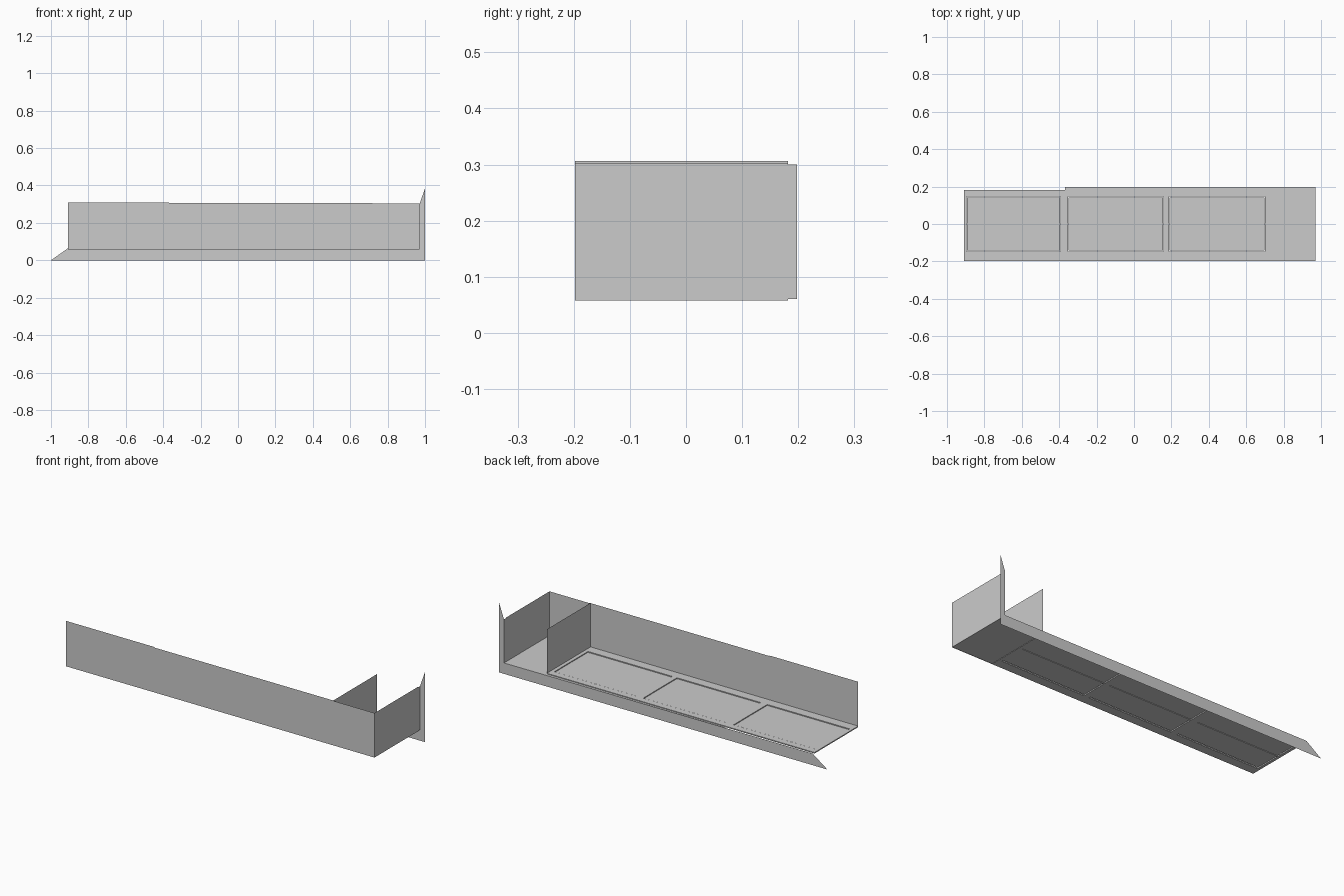
import bpy
import bmesh

if "Cube" in bpy.data.objects:
    bpy.data.objects.remove(bpy.data.objects["Cube"])


def sheet(name, *polys):
    """Thin sheet part made from one or more flat outlines."""
    bm = bmesh.new()
    for pts in polys:
        bm.faces.new([bm.verts.new(p) for p in pts])
    bmesh.ops.remove_doubles(bm, verts=bm.verts, dist=0.0001)
    me = bpy.data.meshes.new(name)
    bm.to_mesh(me)
    bm.free()
    ob = bpy.data.objects.new(name, me)
    bpy.context.collection.objects.link(ob)
    return ob


def box(name, x0, x1, y0, y1, z0, z1):
    bm = bmesh.new()
    bmesh.ops.create_cube(bm, size=1)
    for v in bm.verts:
        v.co.x = x1 if v.co.x > 0 else x0
        v.co.y = y1 if v.co.y > 0 else y0
        v.co.z = z1 if v.co.z > 0 else z0
    me = bpy.data.meshes.new(name)
    bm.to_mesh(me)
    bm.free()
    ob = bpy.data.objects.new(name, me)
    bpy.context.collection.objects.link(ob)
    return ob


def wall_y(name, x0, x1, y, z0, z1):
    return sheet(name, [(x0, y, z0), (x1, y, z0), (x1, y, z1), (x0, y, z1)])


def wall_x(name, x, y0, y1, z0, z1):
    return sheet(name, [(x, y0, z0), (x, y1, z0), (x, y1, z1), (x, y0, z1)])


FRONT, INNER, BACK = -0.198, 0.182, 0.198
LEFT, STEP, DIVIDE, RIGHT = -0.91, -0.37, 0.72, 0.97

# long front wall in three lengths
wall_y("front_wall_left", LEFT, STEP, FRONT, 0.063, 0.308)
wall_y("front_wall_middle", STEP, DIVIDE, FRONT, 0.06, 0.305)
wall_y("front_wall_end", DIVIDE, RIGHT, FRONT, 0.058, 0.303)

# partition and right end wall
wall_x("partition", DIVIDE, FRONT, INNER, 0.06, 0.306)
wall_x("end_wall", RIGHT, FRONT, INNER, 0.058, 0.303)

# solid floor of the end compartment
F = 0.06
sheet("compartment_floor", [(DIVIDE, FRONT, F), (RIGHT, FRONT, F),
                            (RIGHT, INNER, F), (DIVIDE, INNER, F)])

# floor frame: long rails and cross bars around three bays
bays = [(-0.895, -0.392), (-0.353, 0.158), (0.188, 0.70)]
Z0, Z1, EDGE = 0.058, 0.064, 0.147
box("front_rail", LEFT, DIVIDE, FRONT, -EDGE, Z0, Z1)
box("back_rail", LEFT, DIVIDE, EDGE, INNER, Z0, Z1)
bars = [LEFT] + [x for bay in bays for x in bay] + [DIVIDE]
for i in range(0, len(bars), 2):
    box("cross_bar", bars[i], bars[i + 1], -EDGE, EDGE, Z0, Z1)

# two recessed panels per bay with a slim centre bar below
for x0, x1 in bays:
    for y0, y1 in ((-0.142, -0.001), (0.001, 0.142)):
        sheet("floor_panel", [(x0 + 0.003, y0, 0.0615), (x1 - 0.003, y0, 0.0615),
                              (x1 - 0.003, y1, 0.0615), (x0 + 0.003, y1, 0.0615)])
    box("centre_bar", x0, x1, -0.004, 0.004, Z0, 0.061)

# lip joining the floor and end wall to the back trim
sheet("back_lip",
      [(STEP, INNER, F), (RIGHT, INNER, F), (RIGHT, BACK, F), (STEP, BACK, F)],
      [(RIGHT, INNER, F), (RIGHT, BACK, F), (RIGHT, BACK, 0.30), (RIGHT, INNER, 0.30)])

# flat L-shaped trim with mitred ends
sheet("back_trim_bottom", [(-1, BACK, 0), (1, BACK, 0), (RIGHT, BACK, F), (LEFT, BACK, 0.064)])
sheet("back_trim_side", [(1, BACK, 0), (1, BACK, 0.385), (RIGHT, BACK, 0.30), (RIGHT, BACK, F)])
